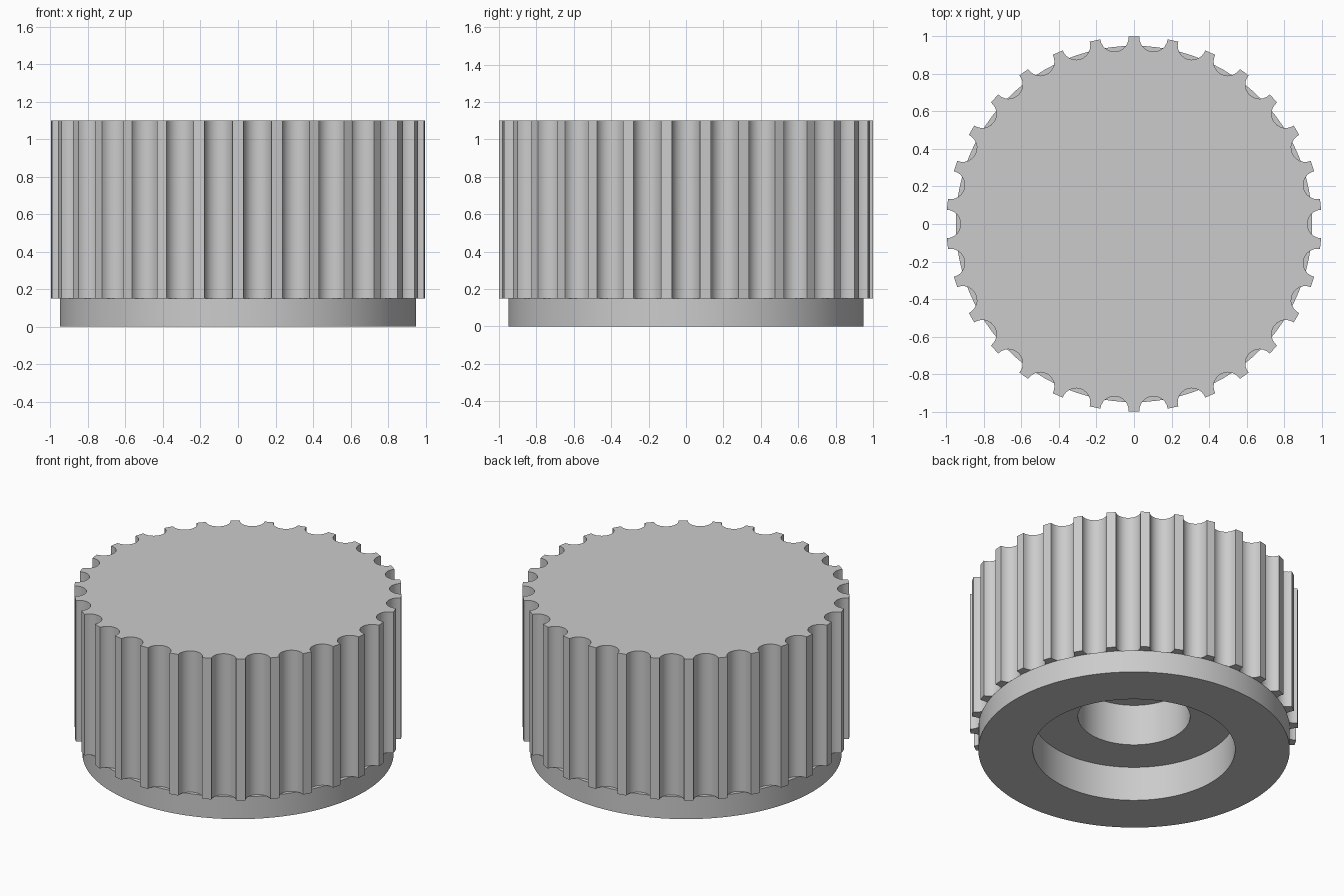
import bpy, bmesh
from math import sin, cos, pi, tau, radians

cube = bpy.data.objects.get("Cube")
if cube:
    bpy.data.objects.remove(cube, do_unlink=True)

BASE_TOP, TOP = 0.15, 1.1
TEETH = 30
FLUTE_R = 0.076
CORE_R = 0.9

grey = bpy.data.materials.new("grey")
grey.use_nodes = True
grey.diffuse_color = (0.6, 0.6, 0.6, 1)
grey.node_tree.nodes["Principled BSDF"].inputs["Base Color"].default_value = (0.6, 0.6, 0.6, 1)


def finish(name, bm):
    """Turn a bmesh into a smooth-shaded object with sharp edges kept."""
    mesh = bpy.data.meshes.new(name)
    bm.to_mesh(mesh)
    bm.free()
    mesh.materials.append(grey)
    obj = bpy.data.objects.new(name, mesh)
    bpy.context.collection.objects.link(obj)
    bpy.ops.object.select_all(action="DESELECT")
    obj.select_set(True)
    bpy.context.view_layer.objects.active = obj
    bpy.ops.object.shade_smooth_by_angle(angle=radians(30))
    return obj


def fluted_outline(steps=12):
    """Closed outline: a narrow tooth, then a round flute, repeated."""
    points = []
    reach = radians(88)  # the flute arc ends where it meets the rim
    for i in range(TEETH):
        a = tau * i / TEETH
        for k in range(steps + 1):
            t = -reach + 2 * reach * k / steps
            r, s = 1 - FLUTE_R * cos(t), FLUTE_R * sin(t)
            points.append((r * cos(a) - s * sin(a), r * sin(a) + s * cos(a)))
        mid = a + pi / TEETH
        points.append((cos(mid), sin(mid)))
    return points


# Fluted grip: walls, flat top and an underside ring around the core
bm = bmesh.new()
outline = fluted_outline()
upper = [bm.verts.new((x, y, TOP)) for x, y in outline]
lower = [bm.verts.new((x, y, BASE_TOP)) for x, y in outline]
inner = []
for x, y in outline:
    f = CORE_R / (x * x + y * y) ** 0.5
    inner.append(bm.verts.new((x * f, y * f, BASE_TOP)))
bm.faces.new(upper)
for i in range(len(outline)):
    j = (i + 1) % len(outline)
    bm.faces.new((lower[i], lower[j], upper[j], upper[i]))
    bm.faces.new((inner[i], inner[j], lower[j], lower[i]))
finish("fluted_grip", bm)

# Base collar with a stepped round recess underneath
bm = bmesh.new()
profile = [(0, 0.51), (0.342, 0.51), (0.342, 0.232), (0.617, 0.232),
           (0.617, 0), (0.95, 0), (0.95, BASE_TOP), (CORE_R, BASE_TOP)]
verts = [bm.verts.new((r, 0, z)) for r, z in profile]
edges = [bm.edges.new(pair) for pair in zip(verts, verts[1:])]
bmesh.ops.spin(bm, geom=verts + edges, cent=(0, 0, 0), axis=(0, 0, 1),
               angle=tau, steps=96, use_merge=True)
bmesh.ops.remove_doubles(bm, verts=bm.verts, dist=0.0005)
bmesh.ops.recalc_face_normals(bm, faces=bm.faces)
bm.faces.ensure_lookup_table()
# The collar's outer wall must face outward
wall = max(bm.faces, key=lambda f: f.calc_center_median().xy.length)
if wall.normal.dot(wall.calc_center_median()) < 0:
    bmesh.ops.reverse_faces(bm, faces=bm.faces)
finish("base_collar", bm)
